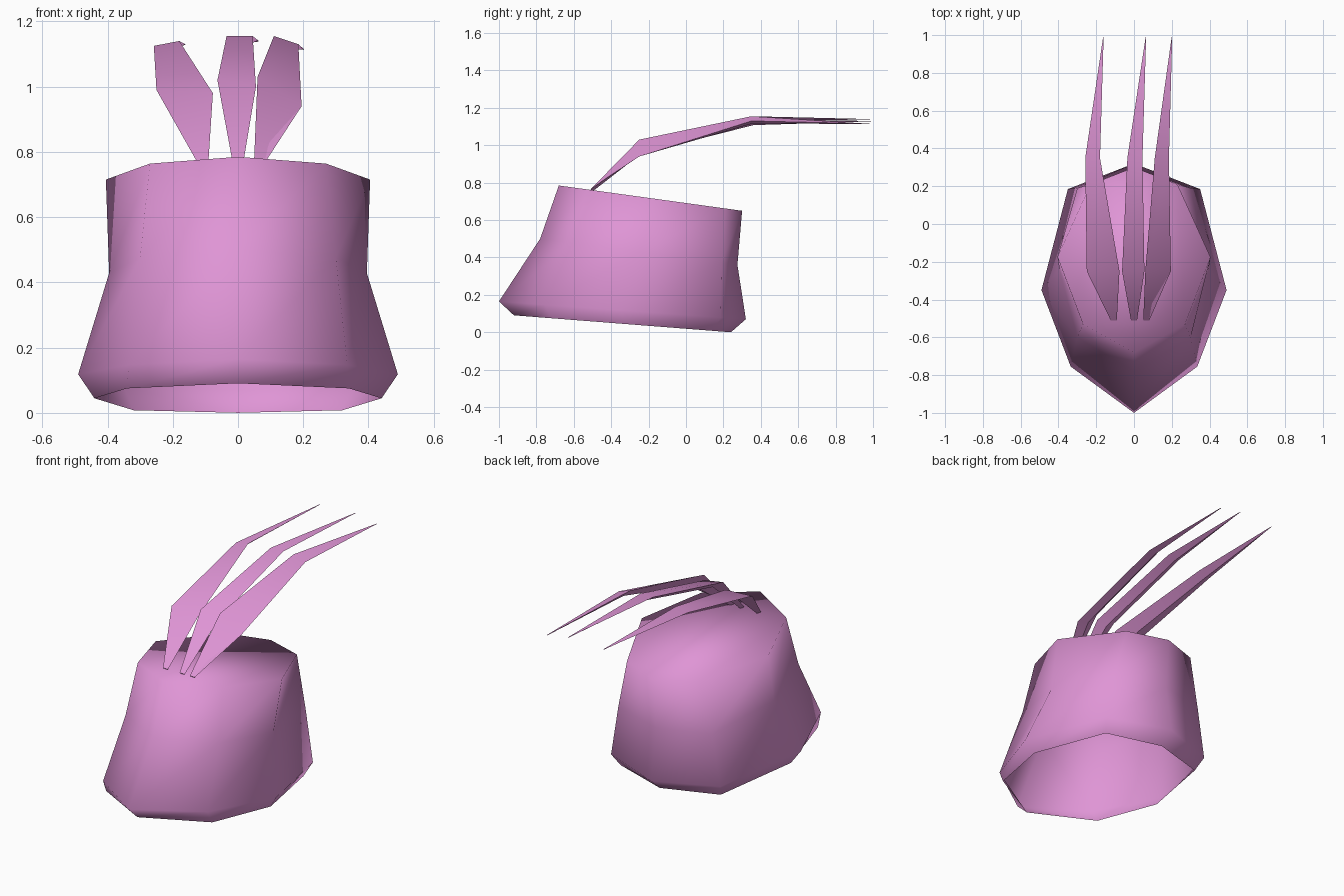
import bpy
import bmesh

cube = bpy.data.objects.get("Cube")
if cube:
    bpy.data.objects.remove(cube)

pink = bpy.data.materials.new("orchid_pink")
pink.use_nodes = True
color = (0.74, 0.30, 0.67, 1)
pink.diffuse_color = color
pink.node_tree.nodes["Principled BSDF"].inputs["Base Color"].default_value = color


def loft(name, rings, cap_start=False, cap_end=False):
    """Skin a list of closed rings into one object."""
    bm = bmesh.new()
    loops = [[bm.verts.new(p) for p in ring] for ring in rings]
    for a, b in zip(loops, loops[1:]):
        n = len(a)
        for i in range(n):
            j = (i + 1) % n
            bm.faces.new((a[i], a[j], b[j], b[i]))
    if cap_start:
        bm.faces.new(loops[0][::-1])
    if cap_end:
        bm.faces.new(loops[-1])
    bmesh.ops.recalc_face_normals(bm, faces=bm.faces[:])
    mesh = bpy.data.meshes.new(name)
    bm.to_mesh(mesh)
    bm.free()
    mesh.materials.append(pink)
    obj = bpy.data.objects.new(name, mesh)
    bpy.context.collection.objects.link(obj)
    return obj


def octagon(half, z_mid, slope):
    """Mirror a half outline (front to back) and tilt it along y."""
    outline = half + [(-x, y) for x, y in half[-2:0:-1]]
    return [(x, y, z_mid + slope * y) for x, y in outline]


# Hat body: open bottom rim, brim flare, waist and tilted crown
hat = loft("hat_body", [
    octagon([(0, -.92), (.34, -.72), (.44, -.33), (.32, .14), (0, .24)], .019, -.078),
    octagon([(0, -1), (.335, -.755), (.49, -.35), (.35, .185), (0, .32)], .093, -.072),
    octagon([(0, -.78), (.30, -.60), (.395, -.24), (.30, .19), (0, .275)], .397, -.132),
    octagon([(0, -.68), (.27, -.53), (.405, -.175), (.23, .21), (0, .30)], .691, -.138),
], cap_end=True)
hat.data.shade_smooth()


def feather(name, base_x, mid, bend, tip):
    """Keeled blade; mid and bend hold left x, left z, right x, right z."""
    def section(y, x0, z0, x1, z1, keel):
        return [(x0, y, z0), (x1, y, z1), ((x0 + x1) / 2, y + .01, (z0 + z1) / 2 - keel)]
    rings = [
        section(-.51, base_x - .016, .765, base_x + .016, .765, .012),
        section(-.25, *mid, .03),
        section(.35, *bend, .025),
        section(.98, tip[0] - .002, tip[1], tip[0] + .002, tip[1], .002),
    ]
    obj = loft(name, rings, True, True)
    bpy.ops.object.select_all(action='DESELECT')
    obj.select_set(True)
    bpy.context.view_layer.objects.active = obj
    bpy.ops.object.shade_smooth_by_angle(angle=.6)


# Three swept-back feathers
feather("right_feather", -.107, (-.25, .99, -.077, .98), (-.258, 1.125, -.18, 1.14), (-.163, 1.13))
feather("middle_feather", 0, (-.063, 1.02, .055, 1.0), (-.035, 1.155, .045, 1.155), (.062, 1.14))
feather("left_feather", .065, (.06, 1.03, .195, .94), (.11, 1.155, .185, 1.13), (.2, 1.115))
